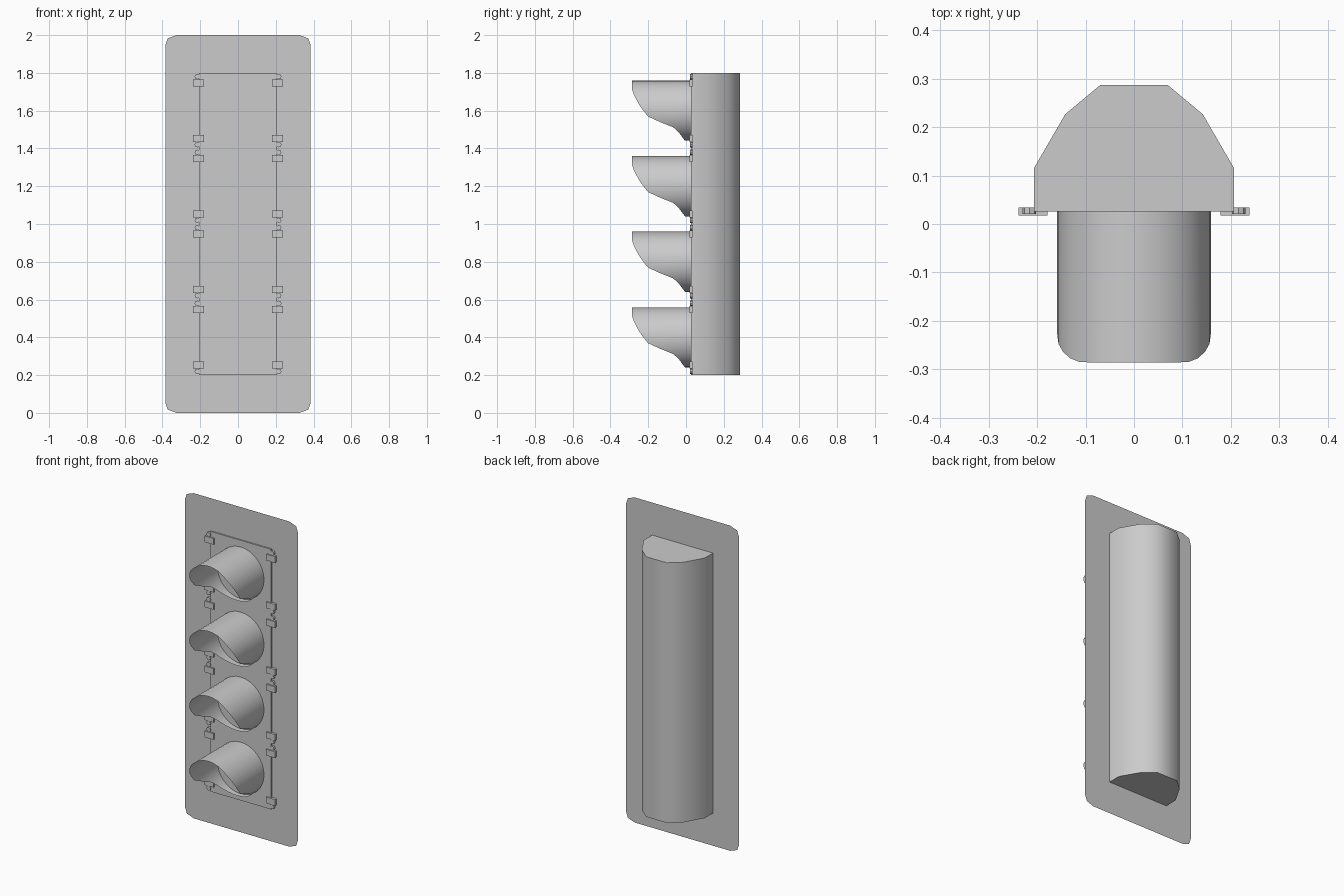
import bpy, bmesh, math

default = bpy.data.objects.get("Cube")
if default:
    bpy.data.objects.remove(default, do_unlink=True)

grey = bpy.data.materials.new("plain grey")
grey.use_nodes = True
colour = (0.6, 0.6, 0.6, 1)
grey.diffuse_color = colour
grey.node_tree.nodes["Principled BSDF"].inputs["Base Color"].default_value = colour


def finish(name, bm, smooth=None):
    """Turn a bmesh into a named, coloured object."""
    mesh = bpy.data.meshes.new(name)
    bm.to_mesh(mesh)
    bm.free()
    mesh.materials.append(grey)
    obj = bpy.data.objects.new(name, mesh)
    bpy.context.collection.objects.link(obj)
    if smooth:
        bpy.ops.object.select_all(action='DESELECT')
        obj.select_set(True)
        bpy.context.view_layer.objects.active = obj
        bpy.ops.object.shade_smooth_by_angle(angle=math.radians(smooth))
    return obj


def prism(name, outline, offset, smooth=None):
    """Extrude a closed outline along an offset."""
    bm = bmesh.new()
    face = bm.faces.new([bm.verts.new(p) for p in outline])
    grown = bmesh.ops.extrude_face_region(bm, geom=[face], use_keep_orig=True)
    moved = [g for g in grown["geom"] if isinstance(g, bmesh.types.BMVert)]
    bmesh.ops.translate(bm, verts=moved, vec=offset)
    bmesh.ops.recalc_face_normals(bm, faces=bm.faces)
    return finish(name, bm, smooth)


# Thin backplate with clipped, rounded corners
corner = [(0.385, 0.945), (0.372, 0.983), (0.325, 1.0)]
quarter = corner + [(-x, z) for x, z in reversed(corner)]
outline = quarter + [(-x, -z) for x, z in quarter]
bm = bmesh.new()
bm.faces.new([bm.verts.new((x, 0.034, z + 1)) for x, z in outline])
finish("backplate", bm)

# Housing with a rounded back
half = [(0.207, 0.026), (0.207, 0.115), (0.142, 0.227), (0.07, 0.287)]
profile = half + [(-x, y) for x, y in reversed(half)]
prism("housing", [(x, y, 0.2) for x, y in profile], (0, 0, 1.6), 50)

# Height on the visor against the depth of its front edge
EDGE = [(-0.16, -0.005), (-0.11, -0.042), (-0.074, -0.084), (-0.058, -0.147),
        (-0.032, -0.2), (0.02, -0.242), (0.084, -0.276), (0.115, -0.286), (0.16, -0.286)]


def edge_depth(h):
    for (h0, y0), (h1, y1) in zip(EDGE, EDGE[1:]):
        if h <= h1:
            return y0 + (y1 - y0) * (h - h0) / (h1 - h0)
    return EDGE[-1][1]


def visor(name, centre):
    """Open tube whose lower front is cut away in a curve."""
    bm = bmesh.new()
    radius, sides = 0.159, 32
    rings = []
    for i in range(sides):
        a = 2 * math.pi * i / sides
        x, h = radius * math.sin(a), radius * math.cos(a)
        rings.append([bm.verts.new((x, y, centre + h)) for y in (0.026, edge_depth(h))])
    for (a, b), (c, d) in zip(rings, rings[1:] + rings[:1]):
        bm.faces.new((a, b, d, c))
    bmesh.ops.recalc_face_normals(bm, faces=bm.faces)
    finish(name, bm, 40)


def latch(name, x, z):
    """Flat block gripping the edge of the housing."""
    w, h = 0.03, 0.019
    prism(name, [(x - w, 0.018, z - h), (x + w, 0.018, z - h),
                 (x + w, 0.018, z + h), (x - w, 0.018, z + h)], (0, 0.016, 0))


def hinge_knob(name, x, z):
    """Small round lug beside a latch."""
    ring = [2 * math.pi * i / 8 for i in range(8)]
    prism(name, [(x + 0.014 * math.cos(a), 0.021, z + 0.014 * math.sin(a)) for a in ring],
          (0, 0.013, 0))


# Four lamp sections, each with a visor, latches and lugs
for number in range(4):
    centre = 0.4 + 0.4 * number
    visor(f"visor_{number + 1}", centre)
    for side, sx in (("left", 1), ("right", -1)):
        for level, sz in (("upper", 1), ("lower", -1)):
            tag = f"{level}_{side}_{number + 1}"
            latch("latch_" + tag, sx * 0.209, centre + sz * 0.147)
            hinge_knob("hinge_knob_" + tag, sx * 0.216, centre + sz * 0.18)
